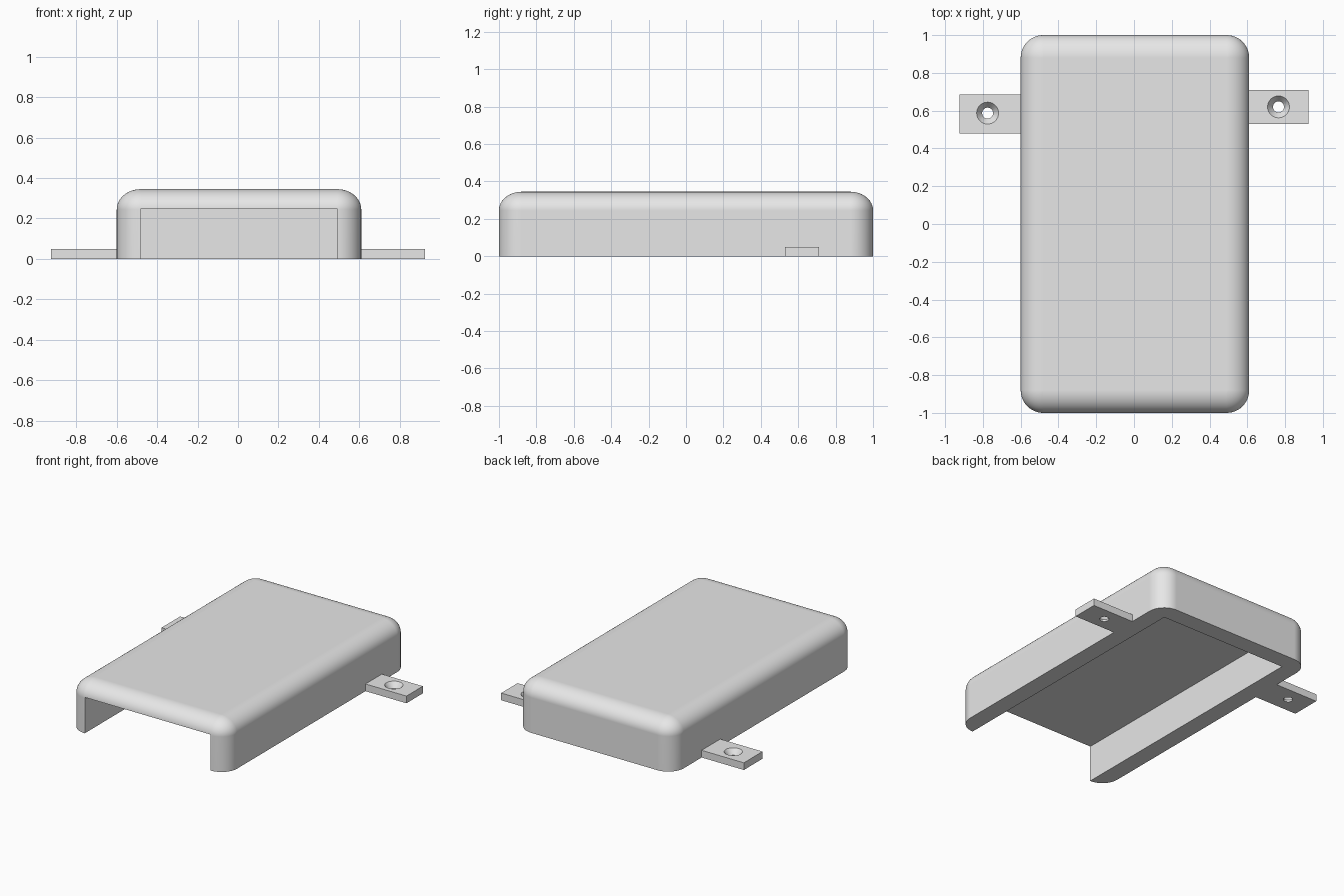
import bpy, bmesh, math

if "Cube" in bpy.data.objects:
    bpy.data.objects.remove(bpy.data.objects["Cube"])

grey = bpy.data.materials.new("grey")
grey.diffuse_color = (0.8, 0.8, 0.8, 1)
grey.use_nodes = True
grey.node_tree.nodes["Principled BSDF"].inputs["Base Color"].default_value = grey.diffuse_color

CX, HALF_X, HALF_Y, HEIGHT = 0.005, 0.605, 1.0, 0.345
R, RV = 0.12, 0.1          # corner radius in plan, vertical radius of the top edge
SEG = 12


def make_object(name, bm):
    bmesh.ops.recalc_face_normals(bm, faces=bm.faces)
    mesh = bpy.data.meshes.new(name)
    bm.to_mesh(mesh)
    bm.free()
    mesh.materials.append(grey)
    ob = bpy.data.objects.new(name, mesh)
    bpy.context.collection.objects.link(ob)
    return ob


def activate(ob):
    bpy.ops.object.select_all(action='DESELECT')
    ob.select_set(True)
    bpy.context.view_layer.objects.active = ob


def bridge(bm, a, b):
    for i in range(len(a)):
        j = (i + 1) % len(a)
        bm.faces.new((a[i], a[j], b[j], b[i]))


def box(name, x0, x1, y0, y1, z0, z1):
    bm = bmesh.new()
    bmesh.ops.create_cube(bm, size=1)
    for v in bm.verts:
        v.co = (x1 if v.co.x > 0 else x0, y1 if v.co.y > 0 else y0, z1 if v.co.z > 0 else z0)
    return make_object(name, bm)


def cut(ob, cutter):
    mod = ob.modifiers.new("cut", 'BOOLEAN')
    mod.operation, mod.solver, mod.object = 'DIFFERENCE', 'EXACT', cutter
    activate(ob)
    bpy.ops.object.modifier_apply(modifier=mod.name)
    bpy.data.objects.remove(cutter)


def smooth(ob):
    activate(ob)
    bpy.ops.object.shade_smooth_by_angle(angle=math.radians(30))
    mod = ob.modifiers.new("flat_faces_weighted", 'WEIGHTED_NORMAL')
    mod.keep_sharp = True


# Cover: rounded rectangle rings stacked up the wall and over the rounded top edge
bm = bmesh.new()


def ring(z, r):
    verts = []
    for k, (sx, sy) in enumerate(((1, 1), (-1, 1), (-1, -1), (1, -1))):
        for i in range(SEG + 1):
            a = math.pi / 2 * (k + i / SEG)
            verts.append(bm.verts.new((CX + sx * (HALF_X - R) + r * math.cos(a),
                                       sy * (HALF_Y - R) + r * math.sin(a), z)))
    return verts


rings = [ring(0, R)]
for i in range(SEG + 1):
    t = math.pi / 2 * i / SEG
    rings.append(ring(HEIGHT - RV + RV * math.sin(t), max(R * math.cos(t), 0.0)))
for a, b in zip(rings, rings[1:]):
    bridge(bm, a, b)
bm.faces.new(rings[0])
bm.faces.new(rings[-1])
bmesh.ops.remove_doubles(bm, verts=bm.verts, dist=1e-5)
cover = make_object("cover", bm)

# Hollow inside, open at the bottom and the front
cut(cover, box("cavity_cutter", CX - 0.484, CX + 0.484, -1.5, 0.88, -0.5, 0.25))
smooth(cover)


# Mounting tabs with countersunk screw holes
def tab(name, x0, x1, y0, y1, hx, hy):
    ob = box(name, x0, x1, y0, y1, 0, 0.05)
    bm = bmesh.new()
    levels = []
    for z, r in ((-0.02, 0.029), (0.012, 0.029), (0.05, 0.058), (0.07, 0.058)):
        levels.append([bm.verts.new((hx + r * math.cos(2 * math.pi * i / 32),
                                     hy + r * math.sin(2 * math.pi * i / 32), z))
                       for i in range(32)])
    for a, b in zip(levels, levels[1:]):
        bridge(bm, a, b)
    bm.faces.new(levels[0])
    bm.faces.new(levels[-1])
    cut(ob, make_object("screw_hole_cutter", bm))
    smooth(ob)


tab("left_mounting_tab", -0.925, CX - HALF_X, 0.48, 0.685, -0.775, 0.587)
tab("right_mounting_tab", CX + HALF_X, 0.925, 0.53, 0.71, 0.765, 0.62)
